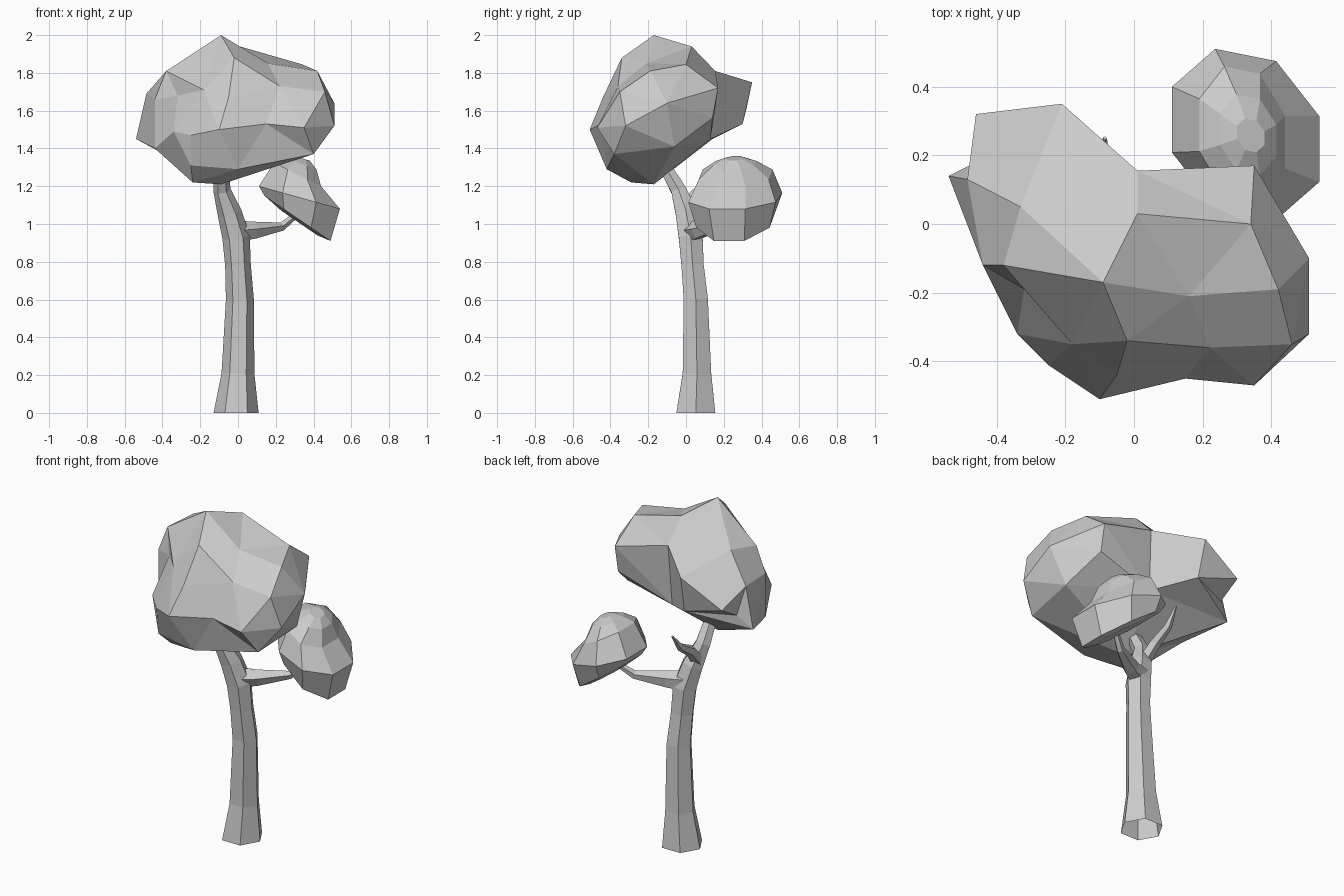
import bpy
import bmesh
from math import cos, sin, tau
from mathutils import Vector

cube = bpy.data.objects.get("Cube")
if cube:
    bpy.data.objects.remove(cube, do_unlink=True)

grey = bpy.data.materials.new("plain grey")
grey.use_nodes = True
shade = (0.6, 0.6, 0.6, 1)
grey.diffuse_color = shade
grey.node_tree.nodes["Principled BSDF"].inputs["Base Color"].default_value = shade


def finish(name, bm):
    """Turn a bmesh into a flat-shaded, named object."""
    bmesh.ops.recalc_face_normals(bm, faces=bm.faces[:])
    mesh = bpy.data.meshes.new(name)
    bm.to_mesh(mesh)
    bm.free()
    mesh.materials.append(grey)
    obj = bpy.data.objects.new(name, mesh)
    bpy.context.scene.collection.objects.link(obj)
    return obj


def skin(name, rings, closed_start):
    """Bridge equal rings of points; cap the end and, if wanted, the start."""
    bm = bmesh.new()
    loops = [[bm.verts.new(p) for p in ring] for ring in rings]
    count = len(loops[0])
    for low, high in zip(loops, loops[1:]):
        for i in range(count):
            j = (i + 1) % count
            bm.faces.new((low[i], low[j], high[j], high[i]))
    if closed_start:
        bm.faces.new(loops[0])
    bm.faces.new(loops[-1])
    return finish(name, bm)


def limb(name, path, sides):
    """Tapered limb, open at its root; path holds (x, y, z, radius)."""
    rings = []
    for k, (x, y, z, r) in enumerate(path):
        before = Vector(path[max(k - 1, 0)][:3])
        after = Vector(path[min(k + 1, len(path) - 1)][:3])
        turn = Vector((0, 0, 1)).rotation_difference(after - before)
        if z == 0:
            turn.identity()
        rings.append([Vector((x, y, z)) + turn @ Vector(
            (r * cos(tau * i / sides), r * sin(tau * i / sides), 0))
            for i in range(sides)])
    return skin(name, rings, False)


def foliage(name, centre, points):
    """Faceted mass: join the points as seen from the centre, so dents survive."""
    bm = bmesh.new()
    centre = Vector(centre)
    place = {}
    for p in points:
        place[bm.verts.new((Vector(p) - centre).normalized())] = p
    bmesh.ops.convex_hull(bm, input=bm.verts[:])
    for vert, p in place.items():
        vert.co = p
    bmesh.ops.dissolve_limit(bm, angle_limit=.1, verts=bm.verts[:], edges=bm.edges[:])
    return finish(name, bm)


# Trunk and branches
limb("trunk", [(-.01, .052, 0, .119), (0, .058, .21, .087), (.01, .052, .6, .074),
               (0, .035, .78, .068), (-.01, .025, .93, .073), (-.045, 0, 1.06, .064),
               (-.085, -.04, 1.18, .046), (-.09, -.12, 1.32, .036)], 6)
limb("side_branch", [(-.01, .03, .96, .06), (.08, .07, .965, .048),
                     (.23, .16, .985, .024), (.31, .21, 1.05, .016)], 5)
limb("back_twig", [(-.07, -.02, 1.08, .04), (-.085, .08, 1.18, .032),
                   (-.09, .18, 1.24, .022), (-.085, .25, 1.33, .006)], 5)

# Large crown: top, front shoulder, front rim, underside, rear lobe
foliage("large_crown", (-.05, -.1, 1.6), [
    (-.09, -.17, 2), (.01, .03, 1.94), (.01, .155, 1.81), (.34, 0, 1.845),
    (.42, -.19, 1.81), (.35, .17, 1.72), (-.02, -.34, 1.88), (.16, -.21, 1.85),
    (.22, -.36, 1.73), (.46, -.35, 1.7), (.51, -.1, 1.64), (-.05, -.44, 1.67),
    (-.18, -.35, 1.71), (-.32, -.19, 1.68), (-.38, -.12, 1.81), (-.44, -.12, 1.66),
    (.51, -.32, 1.52), (.35, -.47, 1.51), (.15, -.45, 1.53), (-.1, -.51, 1.5),
    (-.25, -.41, 1.47), (-.34, -.32, 1.49), (-.44, -.12, 1.4),
    (-.24, -.29, 1.22), (-.25, -.39, 1.31), (0, -.42, 1.29), (.4, -.38, 1.37),
    (.43, -.06, 1.41), (.35, .14, 1.56), (0, .13, 1.45), (-.09, -.17, 1.21),
    (-.33, .05, 1.835), (-.21, .35, 1.75), (-.46, .32, 1.61),
    (-.485, .13, 1.69), (-.54, .14, 1.45), (-.46, .18, 1.53), (-.2, .3, 1.53)])

# Small crown: tilted rings of (left x, left z, right x, right z, half depth)
rings = []
for x0, z0, x1, z1, depth in [(.23, 1.07, .42, .94, .14), (.14, 1.15, .49, .91, .21),
                              (.11, 1.2, .54, 1.08, .25), (.19, 1.325, .44, 1.2, .2),
                              (.25, 1.35, .415, 1.29, .12), (.3, 1.36, .38, 1.335, .05)]:
    ring = []
    for i in range(8):
        a = tau * (i + .5) / 8
        t = .5 + .54 * cos(a)
        x = x0 + (x1 - x0) * t
        ring.append((x, .262 + depth * sin(a) - .2 * (x - .32), z0 + (z1 - z0) * t))
    rings.append(ring)
skin("small_crown", rings, True)
